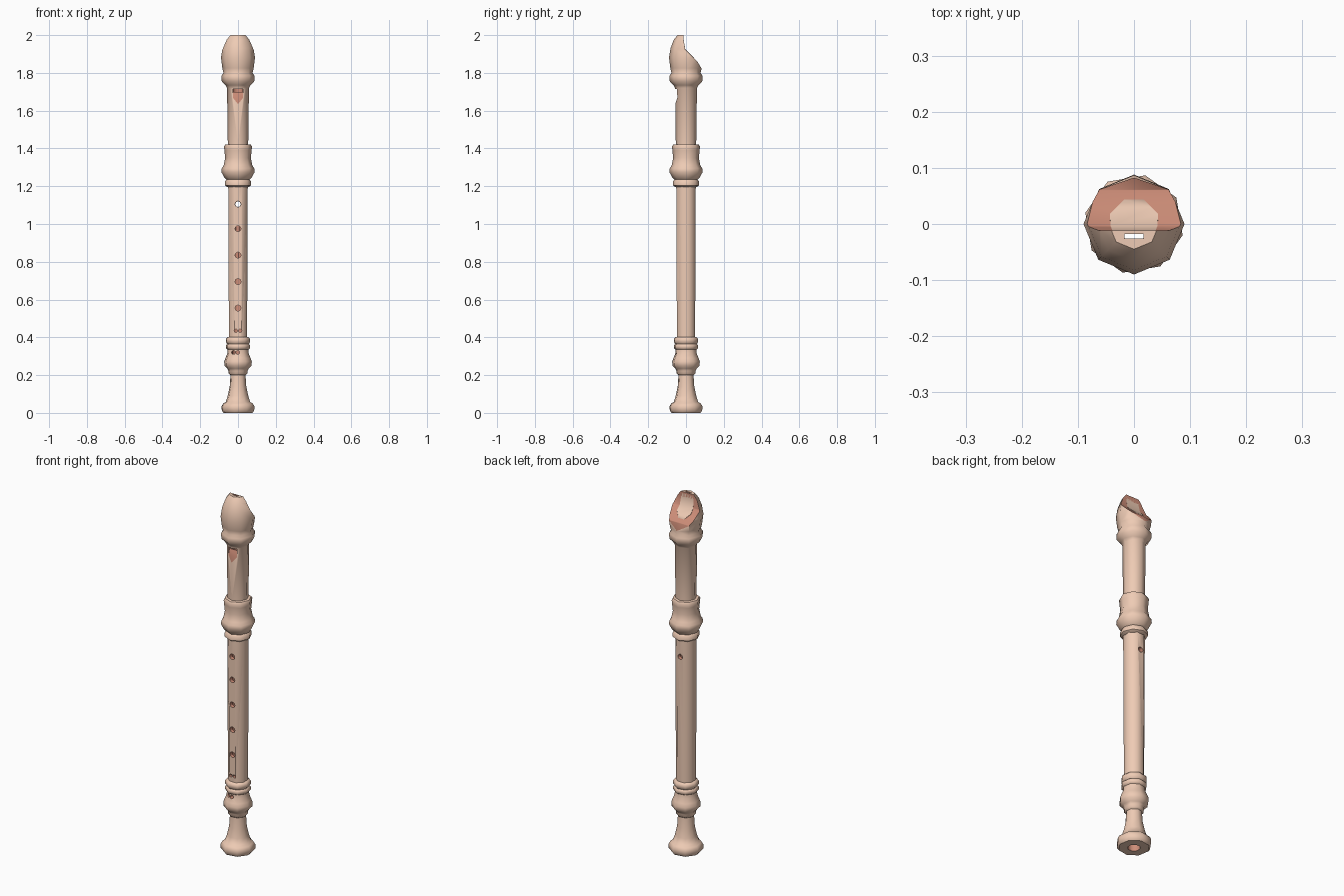
import bpy, bmesh, math
from mathutils import Matrix

if "Cube" in bpy.data.objects:
    bpy.data.objects.remove(bpy.data.objects["Cube"])


def material(name, color):
    m = bpy.data.materials.new(name)
    m.diffuse_color = color
    m.use_nodes = True
    m.node_tree.nodes["Principled BSDF"].inputs["Base Color"].default_value = m.diffuse_color
    return m


WOOD = material("wood", (0.86, 0.60, 0.46, 1))
INNER = material("cut_wood", (0.62, 0.27, 0.19, 1))


def make(name, bm, index=0):
    bmesh.ops.recalc_face_normals(bm, faces=bm.faces)
    for f in bm.faces:
        f.material_index = index
    me = bpy.data.meshes.new(name)
    bm.to_mesh(me)
    bm.free()
    me.materials.append(WOOD)
    me.materials.append(INNER)
    ob = bpy.data.objects.new(name, me)
    bpy.context.collection.objects.link(ob)
    return ob


def lathe(name, profile, turn=0, sides=8, index=0):
    bm = bmesh.new()
    rings = []
    for r, z in profile:
        angles = [math.radians(turn) + 2 * math.pi * i / sides for i in range(sides)]
        rings.append([bm.verts.new((r * math.cos(a), r * math.sin(a), z)) for a in angles])
    for lo, hi in zip(rings, rings[1:]):
        for i in range(sides):
            j = (i + 1) % sides
            bm.faces.new((lo[i], lo[j], hi[j], hi[i]))
    bm.faces.new(rings[0])
    bm.faces.new(rings[-1])
    return make(name, bm, index)


def side_prism(points, half, index=1):
    """Outline in (y, z), extruded across x."""
    bm = bmesh.new()
    a = [bm.verts.new((-half, y, z)) for y, z in points]
    b = [bm.verts.new((half, y, z)) for y, z in points]
    bm.faces.new(a)
    bm.faces.new(b)
    for i in range(len(a)):
        j = (i + 1) % len(a)
        bm.faces.new((a[i], a[j], b[j], b[i]))
    return make("cutter", bm, index)


def drill(x, z, r, side=-1):
    bm = bmesh.new()
    mat = Matrix.Translation((x, side * 0.06, z)) @ Matrix.Rotation(math.pi / 2, 4, 'X')
    bmesh.ops.create_cone(bm, cap_ends=True, segments=8, radius1=r, radius2=r,
                          depth=0.1, matrix=mat)
    return make("cutter", bm, 1)


def bore(z0, z1):
    return lathe("cutter", [(0.032, z0), (0.032, z1)], 22.5, 8, 1)


def carve(ob, cutters):
    bpy.ops.object.select_all(action='DESELECT')
    bpy.context.view_layer.objects.active = ob
    ob.select_set(True)
    for c in cutters:
        m = ob.modifiers.new("cut", 'BOOLEAN')
        m.operation = 'DIFFERENCE'
        m.solver = 'EXACT'
        m.object = c
        bpy.ops.object.modifier_apply(modifier=m.name)
        bpy.data.objects.remove(c)
    bpy.ops.object.shade_smooth_by_angle(angle=math.radians(50))


# Head joint with socket, window and beak
head = lathe("head_joint", [
    (0.056, 1.195), (0.070, 1.205), (0.070, 1.225), (0.061, 1.235), (0.072, 1.245),
    (0.088, 1.275), (0.086, 1.295), (0.076, 1.31), (0.068, 1.35), (0.072, 1.39),
    (0.074, 1.41), (0.068, 1.42), (0.054, 1.422), (0.058, 1.72), (0.066, 1.735),
    (0.086, 1.755), (0.087, 1.785), (0.077, 1.80), (0.083, 1.825), (0.090, 1.88),
    (0.082, 1.93), (0.065, 1.975), (0.045, 2.0)])
BEAK = [(-0.012, 2.05), (-0.012, 1.97), (-0.004, 1.925), (0.03, 1.89),
        (0.06, 1.86), (0.09, 1.81), (0.16, 1.81), (0.16, 2.05)]
carve(head, [
    bore(1.1, 1.715),
    side_prism(BEAK, 0.2),
    side_prism([(-0.1, 1.715), (-0.018, 1.715), (-0.018, 1.70), (-0.036, 1.70),
                (-0.060, 1.625), (-0.1, 1.625)], 0.027),
    side_prism([(-0.026, 1.705), (-0.018, 1.705), (-0.018, 2.05), (-0.026, 2.05)], 0.017)])

# Pale block showing in the beak cut
block = lathe("windway_block", [(0.047, 1.78), (0.047, 1.9), (0.04, 1.99)], 22.5)
carve(block, [
    side_prism([(y, z + 0.002) for y, z in BEAK], 0.2, 0),
    side_prism([(-0.1, 1.7), (-0.013, 1.7), (-0.013, 2.1), (-0.1, 2.1)], 0.2, 0)])

# Middle joint with finger holes and thumb hole
body = lathe("middle_joint", [(0.052, 0.385), (0.056, 1.215)], 22.5)
carve(body, [bore(0.3, 1.3), drill(0, 1.105, 0.015, 1)]
      + [drill(0, z, 0.016) for z in (1.105, 0.975, 0.835, 0.695, 0.555)]
      + [drill(x, 0.435, 0.009) for x in (-0.011, 0.011)])

# Foot joint with flared bell and double hole
foot = lathe("foot_joint", [
    (0.078, 0.0), (0.088, 0.012), (0.089, 0.035), (0.080, 0.05), (0.066, 0.058),
    (0.056, 0.09), (0.045, 0.14), (0.041, 0.20), (0.051, 0.208), (0.051, 0.222),
    (0.058, 0.235), (0.074, 0.25), (0.075, 0.272), (0.068, 0.29), (0.058, 0.315),
    (0.056, 0.335), (0.065, 0.342), (0.065, 0.358), (0.058, 0.364), (0.066, 0.375),
    (0.066, 0.392), (0.056, 0.402)], -13)
carve(foot, [bore(-0.1, 0.5)] + [drill(x, 0.32, 0.010) for x in (-0.024, -0.001)])
